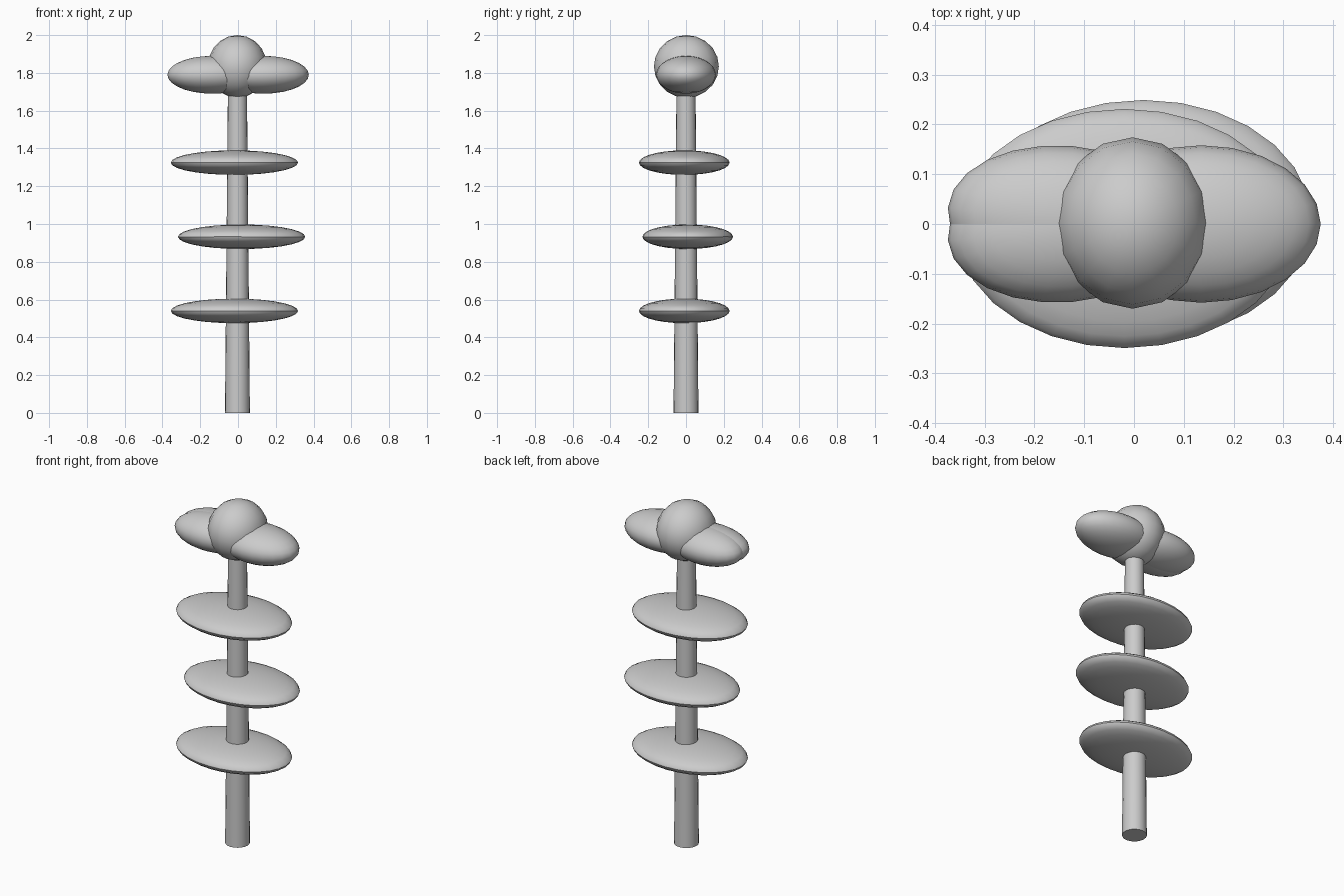
import bpy
from math import radians, cos, sin

if "Cube" in bpy.data.objects:
    bpy.data.objects.remove(bpy.data.objects["Cube"])


def smooth(obj, name):
    obj.name = name
    bpy.ops.object.shade_smooth_by_angle(angle=radians(40))
    return obj


def ellipsoid(name, loc, half, rot=(0, 0, 0), segments=24, rings=14):
    bpy.ops.mesh.primitive_uv_sphere_add(segments=segments, ring_count=rings,
                                         radius=1, location=loc, rotation=rot)
    obj = bpy.context.object
    obj.scale = half
    bpy.ops.object.transform_apply(location=False, rotation=True, scale=True)
    return smooth(obj, name)


# Tapered stem
bpy.ops.mesh.primitive_cone_add(vertices=20, radius1=0.066, radius2=0.05,
                                depth=1.76, location=(-0.003, 0, 0.88))
smooth(bpy.context.object, "stem")

# Three flat oval leaves, shifted alternately to either side
for i, side in enumerate((-1, 1, -1)):
    ellipsoid(f"leaf_{i + 1}", (0.019 * side, 0.009 * side, 0.54 + 0.3925 * i),
              (0.337, 0.24, 0.065), segments=28)

# Petals: one on the right, two slightly spread on the left
for i, deg in enumerate((0, 175, 185)):
    a = radians(deg)
    half_width = 0.158 if deg == 0 else 0.145
    ellipsoid(f"petal_{i + 1}", (0.135 * cos(a), 0.135 * sin(a), 1.79),
              (0.24, half_width, 0.1), rot=(0, 0, a))

# Round flower centre
ellipsoid("flower_centre", (-0.003, 0.002, 1.834), (0.157, 0.172, 0.166),
          segments=16, rings=10)
